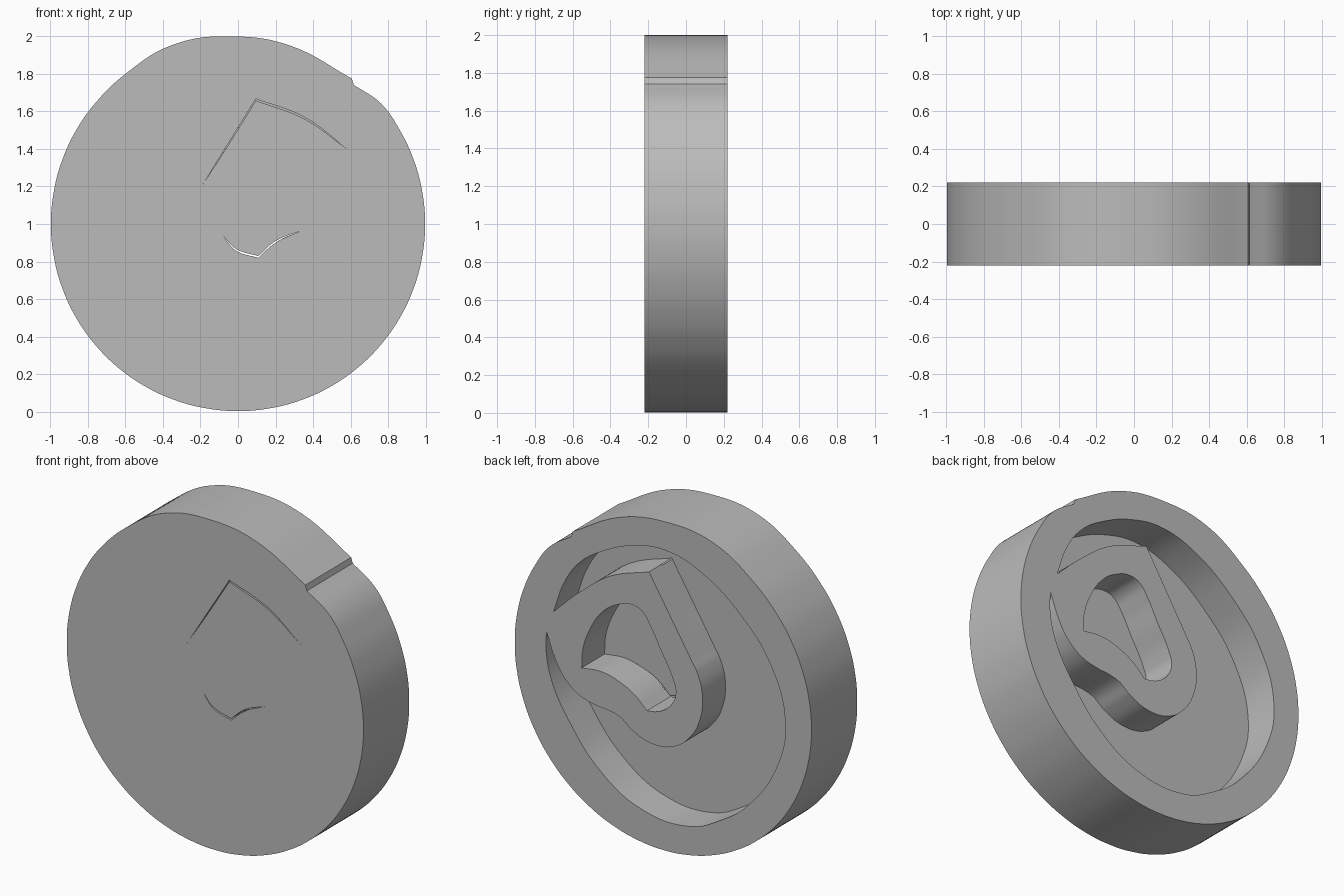
import bpy, bmesh, math

cube = bpy.data.objects.get("Cube")
if cube:
    bpy.data.objects.remove(cube, do_unlink=True)

grey = bpy.data.materials.new("plain_grey")
grey.use_nodes = True
GREY = (0.5, 0.5, 0.5, 1)
grey.diffuse_color = GREY
grey.node_tree.nodes["Principled BSDF"].inputs["Base Color"].default_value = GREY


def prism(name, points, corners, y0, y1):
    """Closed smooth outline in x, z (about the disc centre) extruded from y0 to y1."""
    curve = bpy.data.curves.new(name, 'CURVE')
    curve.dimensions = '2D'
    curve.fill_mode = 'BOTH'
    curve.extrude = (y1 - y0) / 2
    curve.resolution_u = 8
    spline = curve.splines.new('BEZIER')
    spline.bezier_points.add(len(points) - 1)
    spline.use_cyclic_u = True
    for bp, p in zip(spline.bezier_points, points):
        bp.co = (p[0], p[1], 0)
        kind = 'VECTOR' if p in corners else 'AUTO'
        bp.handle_left_type = bp.handle_right_type = kind
    ob = bpy.data.objects.new(name, curve)
    bpy.context.collection.objects.link(ob)
    ob.rotation_euler.x = math.pi / 2
    ob.location = (0, (y0 + y1) / 2, 1)
    bpy.ops.object.select_all(action='DESELECT')
    ob.select_set(True)
    bpy.context.view_layer.objects.active = ob
    bpy.ops.object.convert(target='MESH')
    ob = bpy.context.object
    bm = bmesh.new()
    bm.from_mesh(ob.data)
    bmesh.ops.remove_doubles(bm, verts=bm.verts, dist=1e-5)
    bmesh.ops.recalc_face_normals(bm, faces=bm.faces)
    bm.to_mesh(ob.data)
    bm.free()
    ob.data.materials.clear()
    ob.data.materials.append(grey)
    return ob


# Disc: nearly round, with a small step on the upper rim
step = [(.607, .775), (.617, .742)]
top = [(-.6, .8), (-.34, .958), (-.02, 1), (.28, .95)]
arc = [(.997 * math.cos(a), .997 * math.sin(a))
       for a in (math.radians(40 - 10 * i) for i in range(27))]
disc = prism("disc", top + step + arc, step, -.22, .22)

# Recess between the rim and the raised loop, entered from the back
tip_a, tip_b, peak = (.736, .254), (.784, .12), (.095, .667)
rim_inside = [tip_a, (.662, .456), (.56, .6), (.405, .71), (.19, .8), (-.014, .827),
              (-.25, .76), (-.52, .57), (-.723, .32), (-.82, .015), (-.78, -.25),
              (-.574, -.57), (-.385, -.715), (-.176, -.807), (.155, -.785),
              (.426, -.626), (.628, -.388), (.75, -.165), (.787, .01), tip_b]
loop_outside = [(.723, -.035), (.662, -.13), (.568, -.205), (.453, -.238), (.358, -.248),
                (.29, -.267), (.21, -.324), (.088, -.37), (-.06, -.355), (-.18, -.265),
                (-.25, -.13), (-.264, .016), (-.23, .14), (-.19, .207), (-.1, .352),
                peak, (.358, .57), (.56, .42)]
recess = prism("recess_cutter", rim_inside + loop_outside, [tip_a, tip_b, peak], 0, .3)

# Opening in the middle of the raised loop
low, side = (.108, -.18), (.547, -.037)
opening = prism("opening_cutter", [
    side, (.54, .075), (.493, .21), (.412, .335), (.31, .41), (.21, .437), (.142, .415),
    (.088, .345), (.02, .22), (-.068, .055), (-.086, -.013), (-.068, -.08),
    (-.0135, -.14), (.047, -.17), low, (.2, -.1), (.304, -.05), (.41, -.025)],
    [low, side], 0, .3)


def slit(name, path, shift):
    """Hairline cut through the plate, widest at its middle points."""
    back = [(x, z + shift) for x, z in reversed(path[1:-1])]
    middle = path[len(path) // 2]
    ends = [path[0], path[-1], middle, (middle[0], middle[1] + shift)]
    return prism(name, path + back, ends, -.3, .1)


upper = slit("upper_slit_cutter",
             [(-.19, .207), (-.05, .433), peak, (.358, .567), (.58, .4)], -.009)
lower = slit("lower_slit_cutter",
             [(-.08, -.06), (-.0135, -.14), low, (.2, -.1), (.34, -.035)], .009)

# Cut the disc and clear the cutters away
for cutter in (recess, opening, upper, lower):
    mod = disc.modifiers.new(cutter.name, 'BOOLEAN')
    mod.operation = 'DIFFERENCE'
    mod.solver = 'EXACT'
    mod.object = cutter
    bpy.ops.object.select_all(action='DESELECT')
    disc.select_set(True)
    bpy.context.view_layer.objects.active = disc
    bpy.ops.object.modifier_apply(modifier=mod.name)
    bpy.data.objects.remove(cutter, do_unlink=True)

bpy.ops.object.shade_smooth_by_angle(angle=math.radians(30))
